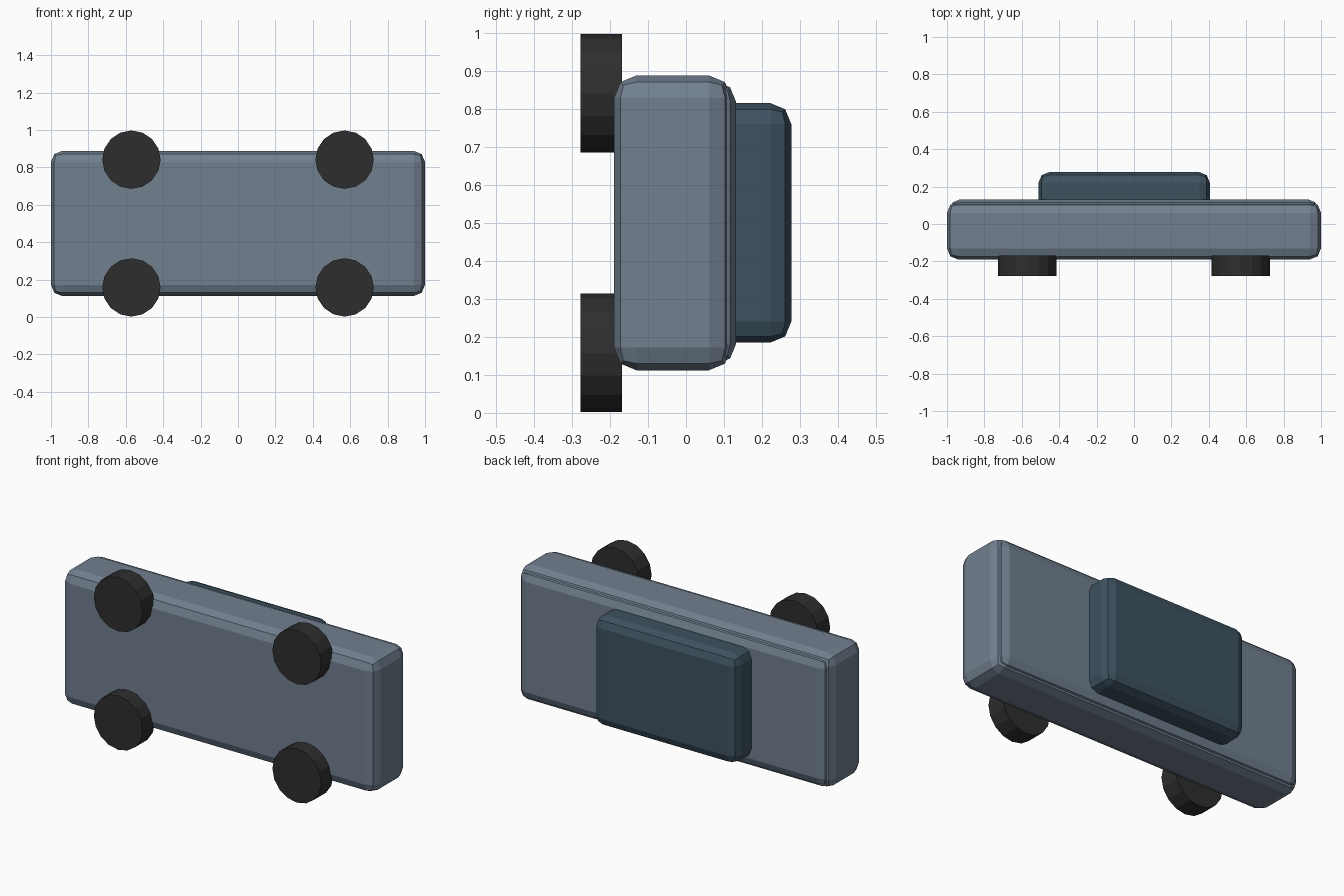
import bpy
import math

if "Cube" in bpy.data.objects:
    bpy.data.objects.remove(bpy.data.objects["Cube"])


def material(name, rgb):
    m = bpy.data.materials.new(name)
    m.diffuse_color = (*rgb, 1.0)
    m.use_nodes = True
    m.node_tree.nodes["Principled BSDF"].inputs["Base Color"].default_value = m.diffuse_color
    return m


slate = material("slate_grey", (0.165, 0.215, 0.275))
dark_blue = material("dark_blue", (0.047, 0.085, 0.118))
rubber = material("dark_rubber", (0.027, 0.027, 0.027))


def rounded_box(name, lo, hi, bevel, mat):
    """Box between two corners with two-step rounded edges."""
    centre = [(a + b) / 2 for a, b in zip(lo, hi)]
    bpy.ops.mesh.primitive_cube_add(size=1, location=centre)
    ob = bpy.context.object
    ob.name = name
    ob.scale = [b - a for a, b in zip(lo, hi)]
    bpy.ops.object.transform_apply(location=False, rotation=False, scale=True)
    mod = ob.modifiers.new("rounding", "BEVEL")
    mod.width = bevel
    mod.segments = 2
    ob.data.materials.append(mat)
    return ob


# Main hull and the slightly inset deck that sits on it
rounded_box("hull", (-1.0, -0.19, 0.112), (1.0, 0.12, 0.888), 0.06, slate)
rounded_box("deck", (-0.985, -0.10, 0.127), (0.985, 0.132, 0.873), 0.055, slate)

# Cabin
rounded_box("cabin", (-0.51, 0.04, 0.185), (0.405, 0.277, 0.815), 0.055, dark_blue)

# Four wheels
for x in (-0.57, 0.57):
    for z in (0.158, 0.841):
        bpy.ops.mesh.primitive_cylinder_add(
            vertices=16, radius=0.156, depth=0.11,
            location=(x, -0.223, z), rotation=(math.pi / 2, 0, 0))
        wheel = bpy.context.object
        wheel.name = "wheel"
        wheel.data.materials.append(rubber)
